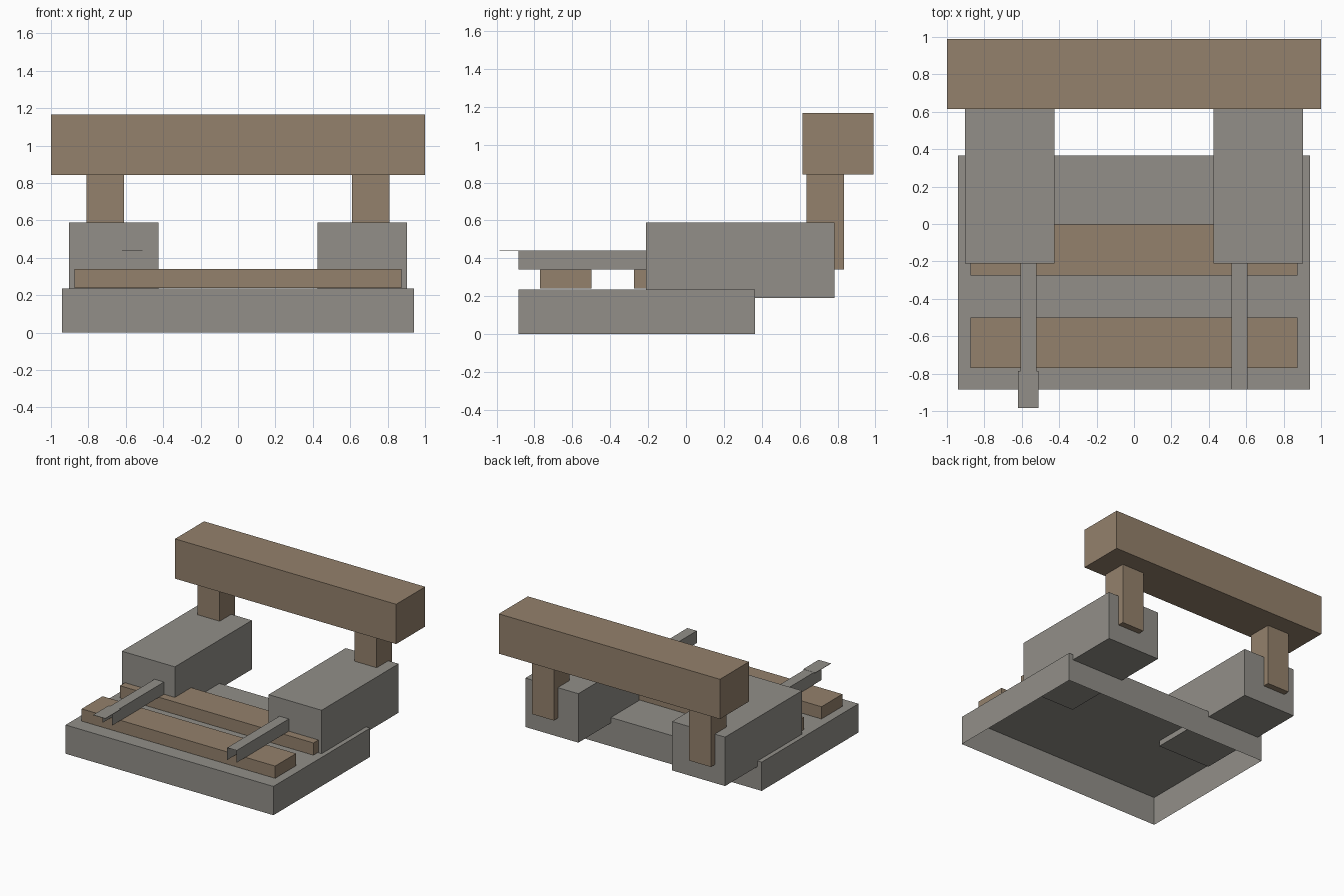
import bpy
import bmesh
from mathutils import Vector

default = bpy.data.objects.get("Cube")
if default:
    bpy.data.objects.remove(default, do_unlink=True)


def make_material(name, color):
    mat = bpy.data.materials.new(name)
    mat.use_nodes = True
    mat.diffuse_color = color
    mat.node_tree.nodes["Principled BSDF"].inputs["Base Color"].default_value = color
    return mat


stone = make_material("warm_grey", (0.287, 0.275, 0.25, 1))
wood = make_material("dull_brown", (0.296, 0.22, 0.15, 1))


def box(name, low, high, mat, open_sides=()):
    """Axis-aligned box between two corners; faces along open_sides are left out."""
    low, high = Vector(low), Vector(high)
    bm = bmesh.new()
    bmesh.ops.create_cube(bm, size=1)
    bm.normal_update()
    gone = [f for f in bm.faces
            if any(f.normal.dot(Vector(d)) > 0.9 for d in open_sides)]
    bmesh.ops.delete(bm, geom=gone, context='FACES')
    for v in bm.verts:
        v.co = (low + high) / 2 + v.co * (high - low)
    mesh = bpy.data.meshes.new(name)
    bm.to_mesh(mesh)
    bm.free()
    mesh.materials.append(mat)
    obj = bpy.data.objects.new(name, mesh)
    bpy.context.collection.objects.link(obj)
    return obj


DOWN, FRONT, BACK = (0, 0, -1), (0, -1, 0), (0, 1, 0)

# Hollow base tray, open underneath
box("base", (-0.94, -0.885, 0), (0.94, 0.365, 0.235), stone, [DOWN])

# Cross planks lying on the base
for name, y0, y1 in (("front_plank", -0.77, -0.5), ("back_plank", -0.275, 0)):
    box(name, (-0.875, y0, 0.24), (0.875, y1, 0.34), wood)

# Paired parts: side block, post and forward rail
for side, s in (("left", 1), ("right", -1)):
    def paired(part, x0, x1, y, z, mat, open_sides=()):
        a, b = sorted((s * x0, s * x1))
        box(f"{side}_{part}", (a, y[0], z[0]), (b, y[1], z[1]), mat, open_sides)

    paired("block", 0.424, 0.903, (-0.21, 0.785), (0.19, 0.59), stone)
    paired("post", 0.61, 0.81, (0.635, 0.835), (0.34, 0.85), wood)
    paired("rail", 0.522, 0.607, (-0.885, -0.21), (0.34, 0.44), stone,
           [DOWN, FRONT, BACK])

# Thin tab on the end of one rail
box("rail_tab", (-0.62, -0.985, 0.438), (-0.51, -0.785, 0.441), stone)

# Long top beam
box("top_beam", (-1, 0.615, 0.842), (1, 0.99, 1.167), wood)
